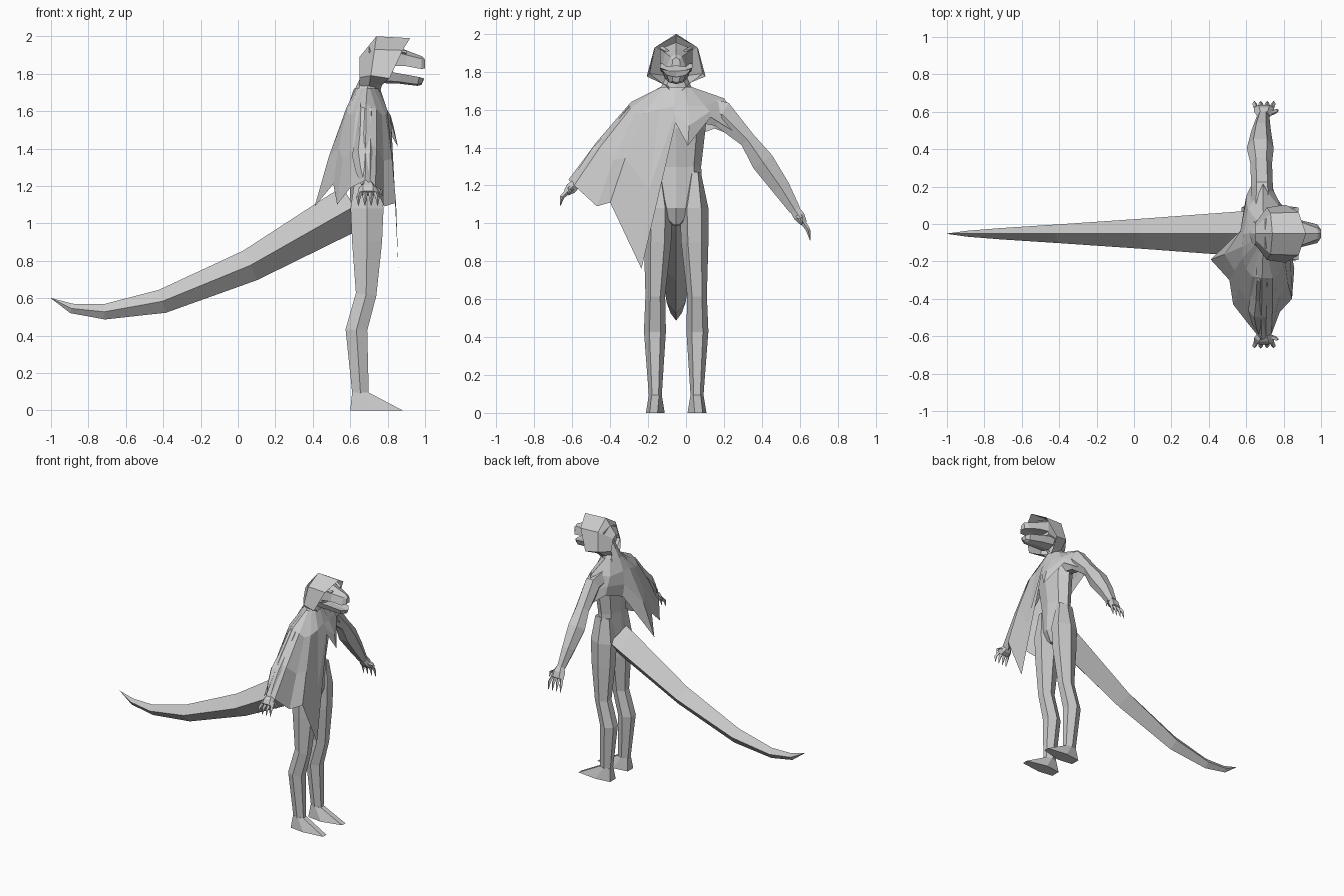
import bpy, bmesh, math
from mathutils import Vector as V

CY = -0.052  # body centre line in y; the figure looks along +x

grey = bpy.data.materials.new("light grey")
grey.diffuse_color = (0.6, 0.6, 0.6, 1)


def loft(name, rings, closed=True, caps=True):
    """Skin a list of equal-length point rings with flat faces."""
    bm = bmesh.new()
    vs = [[bm.verts.new(p) for p in r] for r in rings]
    n = len(rings[0])
    for a, b in zip(vs, vs[1:]):
        for i in range(n if closed else n - 1):
            j = (i + 1) % n
            bm.faces.new((a[i], a[j], b[j], b[i]))
    if caps:
        bm.faces.new(vs[0])
        bm.faces.new(vs[-1])
    bmesh.ops.remove_doubles(bm, verts=bm.verts, dist=0.0005)
    bmesh.ops.recalc_face_normals(bm, faces=bm.faces)
    me = bpy.data.meshes.new(name)
    bm.to_mesh(me)
    bm.free()
    me.materials.append(grey)
    ob = bpy.data.objects.new(name, me)
    bpy.context.collection.objects.link(ob)
    return ob


def tube(name, stations, axis, sides=6):
    """Stations (x, y, z, half width on axis, half width across) along a path."""
    axis = V(axis)
    pts = [V(s[:3]) for s in stations]
    k = 1 / math.sin(math.pi / 3) if sides == 6 else 1
    rings = []
    for i, s in enumerate(stations):
        t = (pts[min(i + 1, len(pts) - 1)] - pts[max(i - 1, 0)]).normalized()
        b = t.cross(axis).normalized()
        rings.append([pts[i] + axis * s[3] * math.cos(a) + b * s[4] * k * math.sin(a)
                      for a in (2 * math.pi * j / sides for j in range(sides))])
    return loft(name, rings)


X, Y = (1, 0, 0), (0, 1, 0)

# torso and neck
tube("torso", [(0.69, CY, 0.99, 0.02, 0.05), (0.685, CY, 1.08, 0.14, 0.09),
               (0.685, CY, 1.3, 0.132, 0.08), (0.695, CY, 1.5, 0.155, 0.095),
               (0.685, CY, 1.63, 0.17, 0.085), (0.685, CY, 1.70, 0.09, 0.065),
               (0.70, CY, 1.76, 0.06, 0.05), (0.74, CY, 1.84, 0.055, 0.05)], Y, 8)

# tail, diamond section
tube("tail", [(0.62, CY, 1.09, 0.12, 0.12), (0.55, CY, 1.05, 0.118, 0.12),
              (0.065, CY, 0.775, 0.082, 0.087), (-0.405, CY, 0.583, 0.05, 0.064),
              (-0.715, CY, 0.527, 0.03, 0.041), (-0.89, CY, 0.545, 0.016, 0.026),
              (-1.0, CY, 0.6, 0.001, 0.001)], Y, 4)

# legs and feet
for side, s in (("left", 1), ("right", -1)):
    leg = [(0.69, 0.10, 1.27, 0.03, 0.06), (0.69, 0.095, 1.08, 0.075, 0.088),
           (0.69, 0.098, 0.9, 0.072, 0.08), (0.685, 0.11, 0.62, 0.052, 0.055),
           (0.633, 0.112, 0.43, 0.058, 0.058), (0.655, 0.11, 0.09, 0.034, 0.044)]
    tube(side + "_leg", [(x, CY + s * d, z, a, b) for x, d, z, a, b in leg], Y)
    sole = [(0.60, -.035), (0.60, .035), (0.72, .05), (0.88, .03), (0.88, -.012), (0.72, -.05)]
    ankle = [(0.61, -.02), (0.61, .02), (0.66, .034), (0.70, .02), (0.70, -.02), (0.66, -.034)]
    loft(side + "_foot", [[(x, CY + s * (0.11 + y), z) for x, y in prof]
                          for prof, z in ((sole, 0), (ankle, 0.095))])


def hand(name, wrist, d, drop, size):
    """Palm plus four bent fingers and a thumb; d is the hand direction."""
    w, d, drop = V(wrist), V(d).normalized(), V(drop)
    k = w + d * 0.085 * size
    tube(name + "_palm", [(*w, 0.034, 0.026), (*(w + d * 0.04 * size), 0.052, 0.03),
                          (*k, 0.055, 0.018)], X)
    for i in range(4):
        p = k + V((-0.042 + 0.028 * i, 0, 0))
        m = p + d * 0.04 * size + V(((i - 1.5) * 0.006, 0, 0))
        tube(f"{name}_finger_{i + 1}", [(*p, 0.013, 0.014), (*m, 0.012, 0.012),
                                        (*(m + drop), 0.002, 0.002)], X, 4)
    p = w + d * 0.03 * size + V((0.035, 0, 0))
    m = p + V((0.03, 0, 0)) + d * 0.02 * size
    tube(name + "_thumb", [(*p, 0.012, 0.016), (*m, 0.012, 0.013),
                           (*(m + drop * 0.7 + V((0.01, 0, 0))), 0.002, 0.002)], X, 4)


# arms
tube("left_arm", [(0.685, 0.03, 1.61, 0.07, 0.07), (0.685, 0.19, 1.575, 0.058, 0.07),
                  (0.68, 0.325, 1.44, 0.058, 0.042), (0.675, 0.405, 1.325, 0.072, 0.06),
                  (0.68, 0.50, 1.19, 0.052, 0.048), (0.69, 0.575, 1.07, 0.034, 0.03)], X)
hand("left_hand", (0.695, 0.575, 1.07), (0, 0.55, -0.83), (0, 0.012, -0.055), 1.0)
tube("right_arm", [(0.685, -0.13, 1.61, 0.07, 0.07), (0.685, -0.27, 1.565, 0.056, 0.06),
                   (0.68, -0.38, 1.45, 0.055, 0.045), (0.675, -0.46, 1.36, 0.065, 0.05),
                   (0.68, -0.53, 1.275, 0.05, 0.038), (0.69, -0.585, 1.205, 0.032, 0.024)], X)
hand("right_hand", (0.695, -0.585, 1.205), (0, -0.72, -0.69), (0, -0.01, -0.045), 0.75)

# cape: columns run round the body, each with shoulder point and hem point
cape = [((0.69, 0.20, 1.66), (0.69, 0.34, 1.43)),
        ((0.77, 0.10, 1.62), (0.765, 0.13, 1.56)),
        ((0.79, 0.01, 1.62), (0.855, 0.01, 1.41)),
        ((0.79, -0.06, 1.62), (0.82, -0.055, 1.53)),
        ((0.80, -0.14, 1.60), (0.857, -0.235, 0.76)),
        ((0.79, -0.22, 1.58), (0.845, -0.40, 1.11)),
        ((0.77, -0.27, 1.58), (0.78, -0.47, 1.09)),
        ((0.74, -0.29, 1.61), (0.735, -0.59, 1.20)),
        ((0.685, -0.29, 1.64), (0.68, -0.62, 1.23)),
        ((0.63, -0.28, 1.60), (0.60, -0.52, 1.19)),
        ((0.60, -0.24, 1.58), (0.53, -0.43, 1.10)),
        ((0.58, -0.18, 1.60), (0.51, -0.30, 1.21)),
        ((0.58, -0.12, 1.62), (0.41, -0.19, 1.09)),
        ((0.585, -0.05, 1.62), (0.575, -0.03, 1.43)),
        ((0.61, 0.08, 1.62), (0.60, 0.15, 1.50))]
rows = [[], [], [], []]
for sh, hem in cape:
    sh, hem = V(sh), V(hem)
    out = V((sh.x - 0.685, sh.y - CY, 0)).normalized()
    mid = sh.lerp(hem, 0.5) + out * 0.012
    for row, p in zip(rows, (V((0.69 + out.x * 0.07, CY + out.y * 0.08, 1.72)), sh, mid, hem)):
        row.append(p)
loft("cape", rows, caps=False)


def arch(pts):
    """Open half outline (x, half y, z) from crown to throat, mirrored about the body."""
    return ([V((x, CY + y, z)) for x, y, z in pts]
            + [V((x, CY - y, z)) for x, y, z in reversed(pts[1:-1])])


# hood, open towards the face
loft("hood", [
    arch([(0.65, 0, 1.89), (0.65, 0.035, 1.87), (0.65, 0.06, 1.78), (0.65, 0.04, 1.72), (0.66, 0, 1.71)]),
    arch([(0.74, 0, 2.0), (0.73, 0.11, 1.93), (0.71, 0.14, 1.79), (0.70, 0.07, 1.735), (0.69, 0, 1.70)]),
    arch([(0.92, 0, 1.99), (0.88, 0.115, 1.925), (0.81, 0.155, 1.775), (0.77, 0.07, 1.74), (0.75, 0, 1.67)]),
], caps=False)

# head with open jaws
loft("skull", [
    arch([(0.70, 0, 1.95), (0.70, 0.08, 1.92), (0.70, 0.08, 1.80), (0.70, 0, 1.76)]),
    arch([(0.83, 0, 1.955), (0.83, 0.085, 1.92), (0.83, 0.085, 1.82), (0.83, 0, 1.79)])])
loft("upper_jaw", [
    arch([(0.83, 0, 1.955), (0.83, 0.085, 1.92), (0.83, 0.085, 1.84), (0.83, 0, 1.84)]),
    arch([(0.90, 0, 1.925), (0.90, 0.06, 1.90), (0.90, 0.07, 1.84), (0.90, 0, 1.845)]),
    arch([(0.985, 0, 1.893), (0.98, 0.03, 1.88), (0.98, 0.05, 1.825), (0.985, 0, 1.83)]),
    arch([(1.0, 0, 1.875), (1.0, 0.018, 1.865), (1.0, 0.022, 1.828), (1.0, 0, 1.83)])])
loft("lower_jaw", [
    arch([(0.76, 0, 1.82), (0.76, 0.08, 1.82), (0.76, 0.06, 1.765), (0.76, 0, 1.75)]),
    arch([(0.86, 0, 1.795), (0.86, 0.07, 1.802), (0.86, 0.05, 1.757), (0.86, 0, 1.747)]),
    arch([(0.97, 0, 1.775), (0.97, 0.05, 1.782), (0.96, 0.035, 1.743), (0.96, 0, 1.735)]),
    arch([(0.995, 0, 1.772), (0.993, 0.02, 1.775), (0.985, 0.018, 1.75), (0.985, 0, 1.742)])])

# eyes, small raised brows
for side, s in (("left", 1), ("right", -1)):
    tube(side + "_brow", [(0.84, CY + s * 0.075, 1.925, 0.012, 0.012),
                          (0.90, CY + s * 0.05, 1.91, 0.012, 0.012)], Y, 4)
